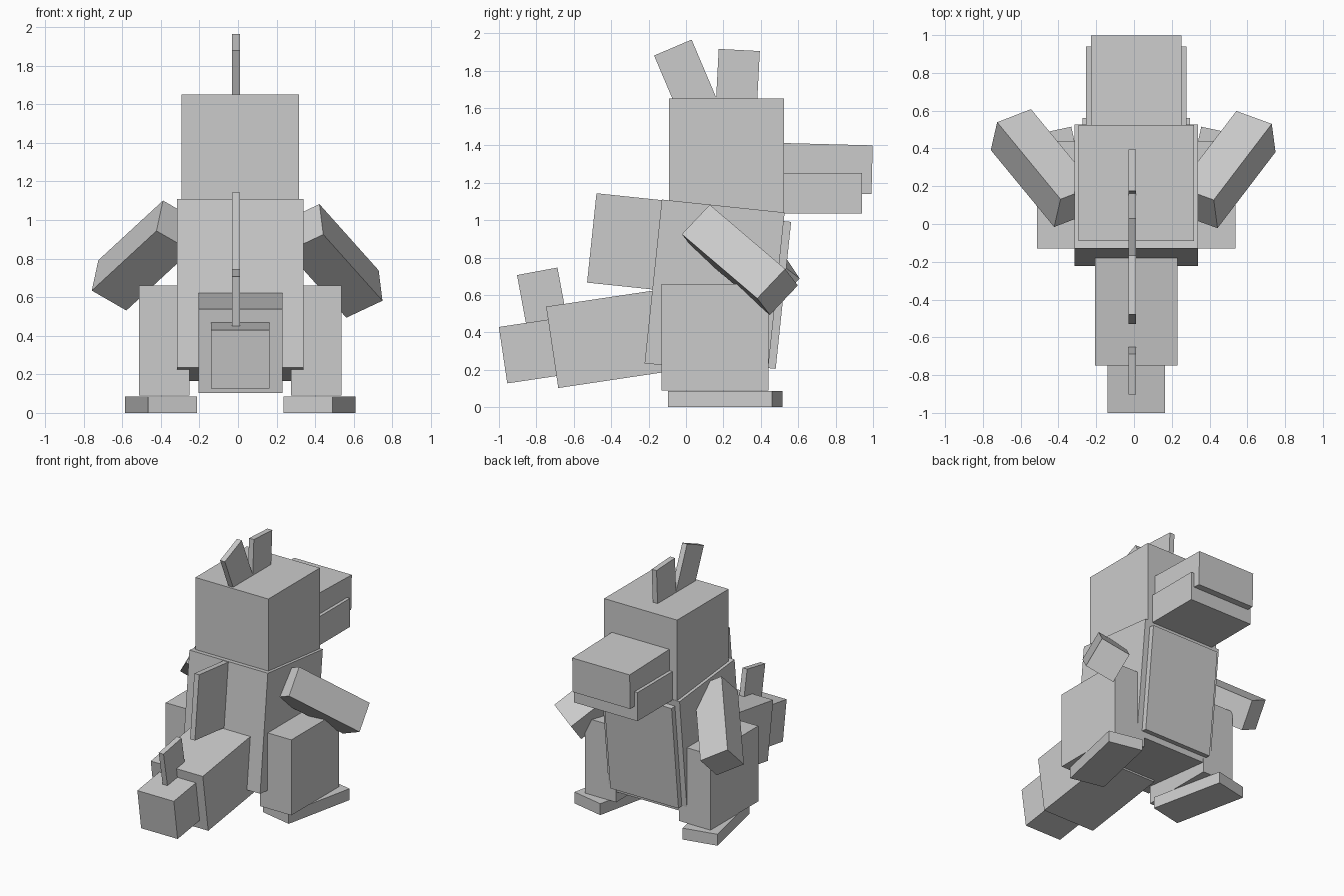
import bpy
from math import radians
from mathutils import Matrix, Vector

cube = bpy.data.objects.get("Cube")
if cube:
    bpy.data.objects.remove(cube, do_unlink=True)

grey = bpy.data.materials.new("plain_grey")
grey.use_nodes = True
colour = (0.6, 0.6, 0.6, 1)
grey.diffuse_color = colour
grey.node_tree.nodes["Principled BSDF"].inputs["Base Color"].default_value = colour

MID = 0.012      # shared centre line of the body parts
FIN = -0.01      # centre line of the thin plates
FIN_W = 0.04


def box(name, centre, size, pitch=0, yaw=0, rotation=None):
    """Flat-faced block, pitched in the side plane or turned about z."""
    bpy.ops.mesh.primitive_cube_add(size=1)
    ob = bpy.context.object
    ob.name = ob.data.name = name
    turn = rotation or (Matrix.Rotation(radians(yaw), 4, "Z")
                        @ Matrix.Rotation(radians(pitch), 4, "X"))
    ob.matrix_world = Matrix.Translation(centre) @ turn @ Matrix.Diagonal((*size, 1))
    ob.data.materials.append(grey)
    return ob


def fin(name, y, z, length, height, pitch):
    box(name, (FIN, y, z), (FIN_W, length, height), pitch)


# Head and muzzle
box("head", (MID, 0.217, 1.345), (0.61, 0.615, 0.61))
box("upper_snout", (MID, 0.72, 1.277), (0.48, 0.55, 0.26), -1.5)
box("lower_jaw", (MID, 0.69, 1.143), (0.53, 0.50, 0.216))

# Torso and belly
box("torso", (MID, 0.153, 0.638), (0.655, 0.66, 0.88), -6)
box("belly_plate", (MID, 0.481, 0.602), (0.57, 0.08, 0.79), -6)

# Tail
box("tail_base", (MID, -0.389, 0.369), (0.435, 0.66, 0.44), 8.5)
box("tail_tip", (MID, -0.805, 0.304), (0.305, 0.35, 0.305), 8.5)

# Thin plates along the head, back and tail
fin("rear_crest", 0.0, 1.757, 0.218, 0.36, 23)
fin("front_crest", 0.277, 1.76, 0.22, 0.30, -3)
fin("back_plate", -0.285, 0.882, 0.44, 0.48, -6)
fin("tail_plate", -0.768, 0.579, 0.22, 0.30, 10.5)

# Legs and splayed feet
for side, sign in (("left", 1), ("right", -1)):
    box(side + "_leg", (MID + sign * 0.394, 0.155, 0.375), (0.262, 0.57, 0.57))
    box(side + "_foot", (MID + sign * 0.411, 0.21, 0.043), (0.26, 0.568, 0.086),
        yaw=-12.2 * sign)


# Arms reaching forward, outward and down
def arm(name, centre, reach, upward):
    long_axis = Vector(reach).normalized()
    side_axis = long_axis.cross(Vector(upward)).normalized()
    up_axis = side_axis.cross(long_axis)
    turn = Matrix((side_axis, long_axis, up_axis)).transposed().to_4x4()
    box(name, centre, (0.218, 0.612, 0.218), rotation=turn)


arm("left_arm", (0.492, 0.288, 0.788), (0.305, 0.40, -0.341), (-0.023, 0.144, 0.16))
arm("right_arm", (-0.484, 0.296, 0.816), (-0.336, 0.408, -0.31), (0.035, 0.148, 0.16))
